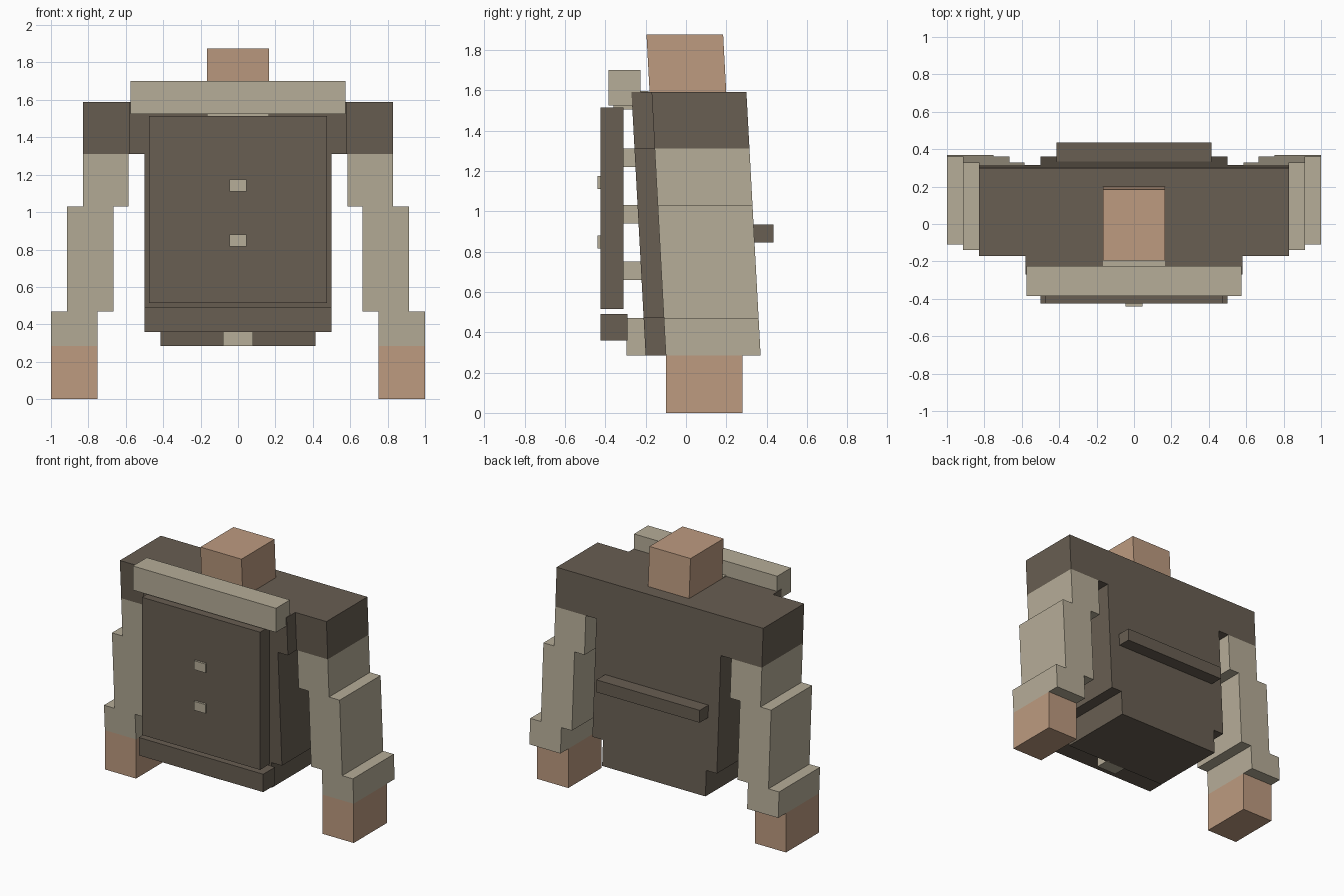
import bpy
import bmesh

cube = bpy.data.objects.get("Cube")
if cube:
    bpy.data.objects.remove(cube, do_unlink=True)

HEM = 0.285     # height where the leaning parts start
LEAN = -0.054   # forward lean per unit of height


def make_material(name, color):
    mat = bpy.data.materials.new(name)
    mat.use_nodes = True
    rgba = (*color, 1)
    mat.diffuse_color = rgba
    bsdf = next(n for n in mat.node_tree.nodes if n.type == 'BSDF_PRINCIPLED')
    bsdf.inputs["Base Color"].default_value = rgba
    return mat


dark = make_material("dark brown cloth", (0.138, 0.112, 0.084))
light = make_material("pale linen", (0.468, 0.418, 0.314))
skin = make_material("skin", (0.509, 0.328, 0.216))


def extrude_outline(name, outline, y0, y1, mat, lean=False):
    """Extrude an x-z outline from y0 to y1, optionally leaning it forward."""
    bm = bmesh.new()
    face = bm.faces.new([bm.verts.new((x, y0, z)) for x, z in outline])
    ext = bmesh.ops.extrude_face_region(bm, geom=[face])
    for v in ext["geom"]:
        if isinstance(v, bmesh.types.BMVert):
            v.co.y = y1
    if lean:
        for v in bm.verts:
            v.co.y += LEAN * (v.co.z - HEM)
    bmesh.ops.recalc_face_normals(bm, faces=bm.faces)
    mesh = bpy.data.meshes.new(name)
    bm.to_mesh(mesh)
    bm.free()
    mesh.materials.append(mat)
    obj = bpy.data.objects.new(name, mesh)
    bpy.context.collection.objects.link(obj)
    return obj


def box(name, x, y, z, mat, lean=False):
    (x0, x1), (z0, z1) = x, z
    return extrude_outline(name, [(x0, z0), (x1, z0), (x1, z1), (x0, z1)], *y, mat, lean)


def centred(name, half, y, z, mat, lean=False):
    return box(name, (-half, half), y, z, mat, lean)


# Stepped torso
right_edge = [(0.415, HEM), (0.415, 0.47), (0.5, 0.47), (0.5, 1.31), (0.58, 1.31), (0.58, 1.59)]
left_edge = [(-x, z) for x, z in reversed(right_edge)]
extrude_outline("torso", right_edge + left_edge, -0.20, 0.37, dark, True)

# Neck
centred("neck", 0.165, (-0.11, 0.27), (1.59, 1.875), skin, True)

# Arms: shoulder, stepped sleeve and hand on each side
sleeve = [(0.75, HEM), (1.0, HEM), (1.0, 0.47), (0.915, 0.47), (0.915, 1.03), (0.83, 1.03),
          (0.83, 1.31), (0.585, 1.31), (0.585, 1.03), (0.665, 1.03), (0.665, 0.47), (0.75, 0.47)]
for side, s in (("left", 1), ("right", -1)):
    box(side + "_shoulder", sorted((s * 0.58, s * 0.83)), (-0.10, 0.37), (1.31, 1.59), dark, True)
    extrude_outline(side + "_sleeve", [(s * x, z) for x, z in sleeve], -0.10, 0.37, light, True)
    box(side + "_hand", sorted((s * 0.75, s)), (-0.10, 0.28), (0, HEM), skin)

# Front panel with its fastenings
centred("front_panel", 0.475, (-0.425, -0.31), (0.515, 1.515), dark)
for i, z in enumerate((0.66, 0.94, 1.22)):
    centred(f"panel_strap_{i + 1}", 0.08, (-0.31, -0.21), (z, z + 0.09), light)
for i, z in enumerate((0.815, 1.11)):
    centred(f"button_{i + 1}", 0.045, (-0.44, -0.42), (z, z + 0.065), light)

# Collar roll and the strap holding it
centred("collar_roll", 0.575, (-0.385, -0.225), (1.525, 1.70), light)
centred("collar_strap", 0.165, (-0.36, -0.185), (1.505, 1.597), light)

# Belt parts
centred("front_pouch", 0.5, (-0.425, -0.29), (0.36, 0.49), dark)
centred("belt_tab", 0.08, (-0.295, -0.19), (HEM, 0.47), light)
centred("back_bar", 0.415, (0.32, 0.435), (0.845, 0.935), dark)
